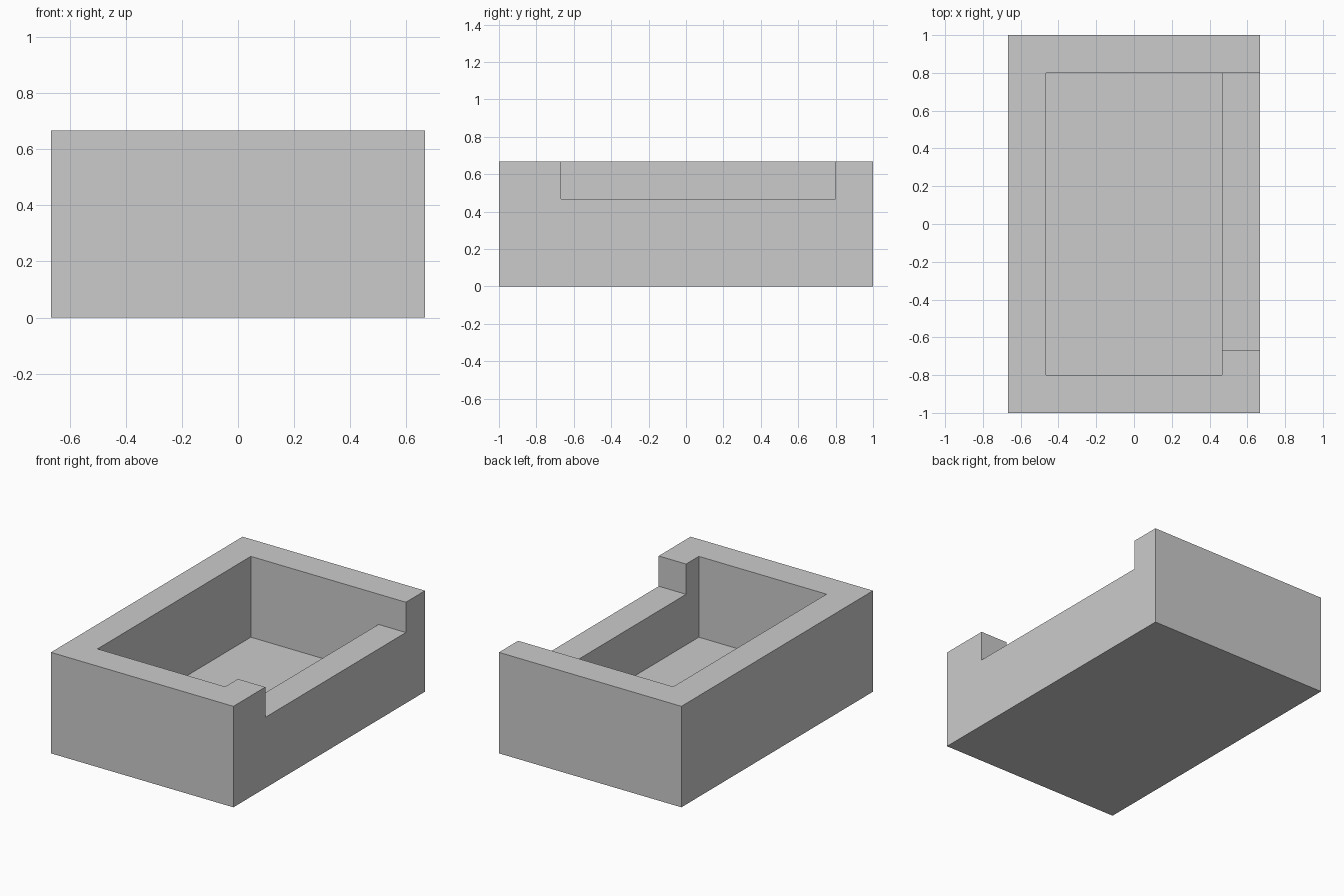
import bpy

if "Cube" in bpy.data.objects:
    bpy.data.objects.remove(bpy.data.objects["Cube"])

W, L, H = 1.333, 2.0, 0.667   # outer size
WALL, FLOOR = 0.2, 0.133      # wall and floor thickness


def box(name, lo, hi):
    """Box between two opposite corners."""
    centre = [(a + b) / 2 for a, b in zip(lo, hi)]
    bpy.ops.mesh.primitive_cube_add(size=1, location=centre)
    ob = bpy.context.object
    ob.name = name
    ob.scale = [b - a for a, b in zip(lo, hi)]
    bpy.ops.object.transform_apply(location=True, rotation=False, scale=True)
    return ob


def cut(target, cutter):
    """Subtract the cutter from the target and discard it."""
    cutter.hide_render = True
    mod = target.modifiers.new(cutter.name, 'BOOLEAN')
    mod.operation = 'DIFFERENCE'
    mod.solver = 'EXACT'
    mod.object = cutter
    bpy.context.view_layer.objects.active = target
    bpy.ops.object.modifier_apply(modifier=mod.name)
    bpy.data.objects.remove(cutter, do_unlink=True)


# Solid outer block
tray = box("open_tray", (-W / 2, -L / 2, 0), (W / 2, L / 2, H))

# Main cavity, open at the top
x, y = W / 2 - WALL, L / 2 - WALL
cut(tray, box("cavity", (-x, -y, FLOOR), (x, y, H + 0.2)))

# Long notch in the top of the right wall, flush with the back of the cavity
cut(tray, box("notch", (x, -0.667, H - 0.2), (W / 2 + 0.2, y, H + 0.2)))
